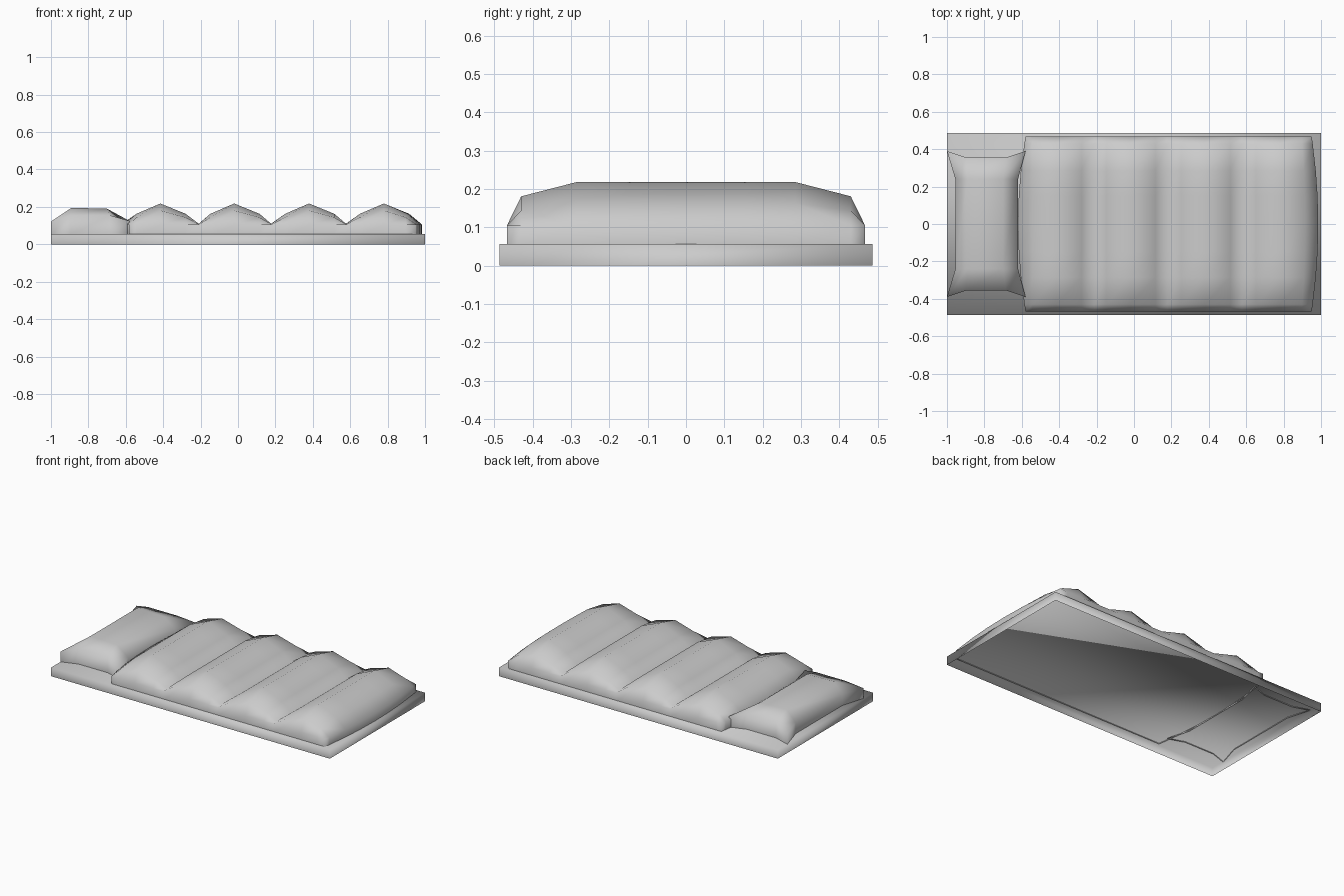
import bpy, bmesh

if "Cube" in bpy.data.objects:
    bpy.data.objects.remove(bpy.data.objects["Cube"])


def padded_sheet(name, rows, bottom):
    """Grid surface from rows of points, with walls dropped down to 'bottom'."""
    bm = bmesh.new()
    grid = [[bm.verts.new(p) for p in row] for row in rows]
    for a, b in zip(grid, grid[1:]):
        for i in range(len(a) - 1):
            bm.faces.new((a[i], b[i], b[i + 1], a[i + 1]))
    rim = (grid[0][:-1] + [r[-1] for r in grid[:-1]]
           + grid[-1][:0:-1] + [r[0] for r in grid[:0:-1]])
    low = [bm.verts.new((v.co.x, v.co.y, bottom)) for v in rim]
    for i in range(len(rim)):
        j = (i + 1) % len(rim)
        bm.faces.new((rim[i], rim[j], low[j], low[i]))
    bmesh.ops.recalc_face_normals(bm, faces=bm.faces)
    if sum(f.normal.z for f in bm.faces) < 0:
        bmesh.ops.reverse_faces(bm, faces=bm.faces)
    mesh = bpy.data.meshes.new(name)
    bm.to_mesh(mesh)
    bm.free()
    mesh.shade_smooth()
    obj = bpy.data.objects.new(name, mesh)
    bpy.context.collection.objects.link(obj)
    return obj


# Thin base slab, open underneath
padded_sheet("base_slab", [[(x, y, 0.056) for y in (-0.487, 0.487)] for x in (-1, 1)], 0.0)

# Quilted cover: four ridges along x, rounded off towards both long sides
EDGE, PEAK, KNEE = 0.105, 0.218, 0.163
profile = [(-0.60, 0.11)]
for n, peak in enumerate((-0.415, -0.02, 0.38, 0.78)):
    profile += [(peak - 0.128, KNEE), (peak, PEAK), (peak + 0.135, KNEE)]
    if n < 3:
        profile.append((peak + 0.205 if n == 0 else peak + 0.197, 0.11))
profile.append((0.985, EDGE))

half = [(0.467, 0.0), (0.43, 0.67), (0.285, 1.0), (0.15, 1.0)]
section = [(-y, f) for y, f in half] + [(0, 1.0)] + [(y, f) for y, f in reversed(half)]

rows = []
for i, (x, h) in enumerate(profile):
    row = []
    for y, f in section:
        bow = (abs(y) / 0.467) ** 2
        px = x
        if i == 0:
            px = -0.62 + 0.04 * bow
        elif i == len(profile) - 1:
            px = 0.985 - 0.035 * bow
        elif i == len(profile) - 2:
            px = x - 0.02 * bow
        row.append((px, y, EDGE + (h - EDGE) * f))
    rows.append(row)
padded_sheet("quilted_cover", rows, 0.05)

# Pillow with pointed corners and pulled-in sides
half_rows = [
    [(-1.0, 0.39, 0.122), (-0.955, 0.24, 0.128)],
    [(-0.895, 0.355, 0.155), (-0.89, 0.24, 0.195)],
    [(-0.685, 0.355, 0.155), (-0.70, 0.24, 0.19)],
    [(-0.58, 0.39, 0.125), (-0.62, 0.24, 0.128)],
]
padded_sheet("pillow", [[(x, -y, z) for x, y, z in r] + r[::-1] for r in half_rows], 0.05)
